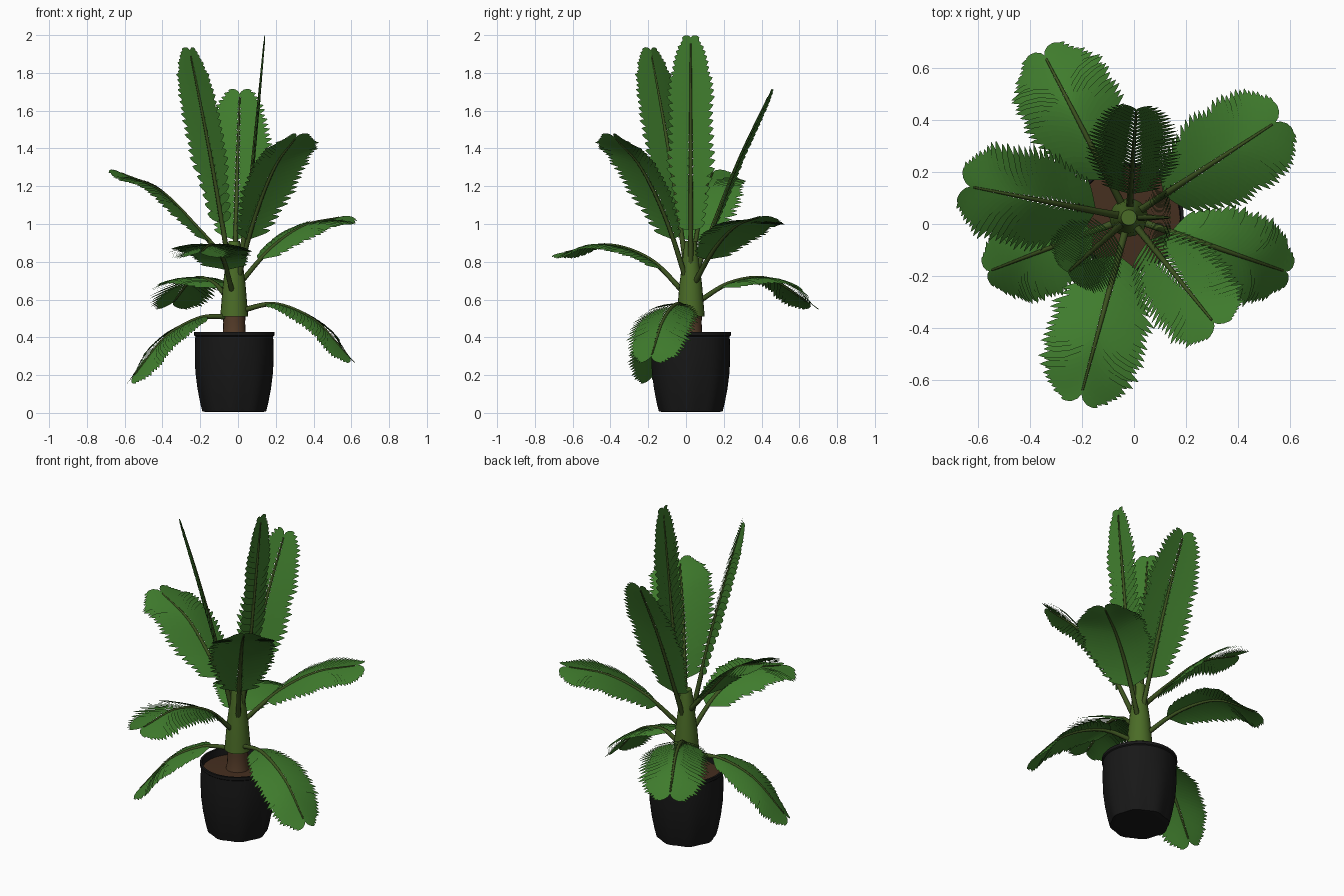
import bpy, math, random
from mathutils import Vector

if "Cube" in bpy.data.objects:
    bpy.data.objects.remove(bpy.data.objects["Cube"])

random.seed(4)
CX, CY = -0.02, 0.025          # plant axis


def mat(name, r, g, b):
    m = bpy.data.materials.new(name)
    m.diffuse_color = (r, g, b, 1)
    m.use_nodes = True
    m.node_tree.nodes["Principled BSDF"].inputs["Base Color"].default_value = m.diffuse_color
    return m


LEAF = mat("leaf_green", 0.05, 0.2, 0.026)
STEM = mat("stem_green", 0.045, 0.085, 0.014)
SHAFT = mat("shaft_green", 0.07, 0.15, 0.02)
BARK = mat("bark", 0.09, 0.045, 0.022)
SOIL = mat("soil", 0.06, 0.028, 0.014)
BLACK = mat("pot_black", 0.009, 0.009, 0.009)


def mesh_object(name, verts, faces, material):
    me = bpy.data.meshes.new(name)
    me.from_pydata(verts, [], faces)
    me.materials.append(material)
    ob = bpy.data.objects.new(name, me)
    bpy.context.collection.objects.link(ob)
    bpy.ops.object.select_all(action='DESELECT')
    bpy.context.view_layer.objects.active = ob
    ob.select_set(True)
    bpy.ops.object.shade_smooth_by_angle(angle=math.radians(45))
    return ob


def lathe(name, profile, material, sides=32, ripple=None):
    """Revolve (radius, z) points about the plant axis; radius 0 closes to a point."""
    verts, faces = [], []
    for r, z in profile:
        for i in range(sides):
            a = math.tau * i / sides
            rr = r + (ripple(a, z) if ripple and r > 0 else 0)
            verts.append((CX + rr * math.cos(a), CY + rr * math.sin(a), z))
    for k in range(len(profile) - 1):
        for i in range(sides):
            j = (i + 1) % sides
            faces.append((k * sides + i, k * sides + j,
                          (k + 1) * sides + j, (k + 1) * sides + i))
    ob = mesh_object(name, verts, faces, material)
    bpy.ops.object.mode_set(mode='EDIT')
    bpy.ops.mesh.select_all(action='SELECT')
    bpy.ops.mesh.remove_doubles(threshold=0.0001)
    bpy.ops.object.mode_set(mode='OBJECT')
    return ob


# soft black grow pot with slightly rippled walls
def pot_ripple(a, z):
    return 0.005 * max(0, 1 - z / 0.42) * math.cos(8 * a + 0.6)


lathe("pot", [(0, 0.004), (0.14, 0.004), (0.165, 0.008), (0.176, 0.05), (0.192, 0.13),
              (0.204, 0.22), (0.208, 0.32), (0.206, 0.405), (0.212, 0.41),
              (0.212, 0.428), (0.2, 0.428), (0.195, 0.36)], BLACK, 48, pot_ripple)
lathe("soil", [(0.199, 0.385), (0.1, 0.39), (0, 0.392)], SOIL)
lathe("trunk", [(0.068, 0.38), (0.06, 0.42), (0.058, 0.48), (0.06, 0.53), (0, 0.53)], BARK, 20)
lathe("crownshaft", [(0, 0.515), (0.074, 0.51), (0.07, 0.56), (0.06, 0.68),
                     (0.047, 0.78), (0.038, 0.86), (0.03, 0.91), (0, 0.91)], SHAFT, 20)


def catmull(pts, t):
    """Point on a smooth curve through pts, t in 0..1."""
    p = [2 * pts[0] - pts[1]] + pts + [2 * pts[-1] - pts[-2]]
    n = len(pts) - 1
    k = min(int(t * n), n - 1)
    u = t * n - k
    a, b, c, d = p[k:k + 4]
    return 0.5 * (2 * b + (c - a) * u + (2 * a - 5 * b + 4 * c - d) * u * u
                  + (3 * b - a - 3 * c + d) * u ** 3)


SHAPE = [(0, 0.15), (0.15, 0.55), (0.35, 0.92), (0.6, 1.0), (0.82, 0.7), (0.93, 0.35), (1, 0.02)]


def frond(index, azimuth, path, half_width, droop, start):
    az = math.radians(azimuth)
    out = Vector((math.cos(az), math.sin(az), 0))
    side = Vector((-math.sin(az), math.cos(az), 0))
    pts = [Vector((CX, CY, z)) + out * r for r, z in path]

    # tapering midrib
    cu = bpy.data.curves.new("midrib_%d" % index, 'CURVE')
    cu.dimensions = '3D'
    cu.bevel_depth = 0.015
    cu.bevel_resolution = 2
    cu.use_fill_caps = True
    sp = cu.splines.new('POLY')
    sp.points.add(20)
    for i, pt in enumerate(sp.points):
        pt.co = (*catmull(pts, i / 20), 1)
        pt.radius = 1.0 - 0.72 * i / 20
    cu.materials.append(STEM)
    bpy.context.collection.objects.link(bpy.data.objects.new("midrib_%d" % index, cu))

    # two rows of overlapping leaflets that sweep forward then outward
    verts, faces = [], []
    length = sum((catmull(pts, (i + 1) / 20) - catmull(pts, i / 20)).length for i in range(20))
    count = 27
    spacing = length * (1 - start) / count
    blade = max(0.02, spacing * 0.72)
    for i in range(count):
        f = i / (count - 1)
        t = start + (1 - start) * f
        base = catmull(pts, t)
        tan = (catmull(pts, min(t + 0.01, 1)) - catmull(pts, min(t + 0.01, 1) - 0.02)).normalized()
        nor = tan.cross(side).normalized()
        env = min(1, 0.6 + 1.6 * f) if f < 0.55 else 1 - 0.62 * ((f - 0.55) / 0.45) ** 1.8
        size = half_width / 0.84 * env * random.uniform(0.95, 1.05)
        for s in (-1, 1):
            p, last, first = base.copy(), 0, len(verts)
            for u, w in SHAPE:
                ang = math.radians(38 + 40 * u - 8 * f)
                axis = tan * math.cos(ang) + side * s * math.sin(ang)
                across = tan * math.sin(ang) - side * s * math.cos(ang)
                p = p + axis * size * (u - last)
                last = u
                c = p - nor * droop * size * u * u
                hw = blade * w * (0.75 + 0.25 * env)
                lift = nor * 0.16 * hw
                verts += [c - across * hw - lift, c + across * hw + lift]
            for k in range(len(SHAPE) - 1):
                a = first + 2 * k
                q = (a, a + 2, a + 3, a + 1)
                e1, e2 = verts[a + 2] - verts[a], verts[a + 1] - verts[a]
                up = e1.cross(e2).dot(nor) * (1 if nor.z >= 0 else -1)
                faces.append(q if up > 0 else q[::-1])
    mesh_object("leaflets_%d" % index, verts, faces, LEAF)


# azimuth, midrib path (radius, z), half width, droop, first leaflet position
FRONDS = [
    (0, [(0.02, 0.7), (0.08, 1.15), (0.125, 1.6), (0.158, 1.955)], 0.125, 0.02, 0.2),
    (222, [(0.02, 0.7), (0.13, 1.2), (0.23, 1.6), (0.31, 1.89)], 0.15, 0.08, 0.2),
    (86, [(0.02, 0.72), (0.13, 1.02), (0.26, 1.35), (0.41, 1.67)], 0.18, 0.08, 0.22),
    (-51, [(0.02, 0.68), (0.17, 1.03), (0.34, 1.3), (0.51, 1.45)], 0.19, 0.15, 0.22),
    (169, [(0.02, 0.78), (0.19, 0.97), (0.39, 1.17), (0.61, 1.27)], 0.2, 0.15, 0.22),
    (33, [(0.03, 0.68), (0.23, 0.87), (0.44, 0.99), (0.66, 1.035)], 0.2, 0.17, 0.22),
    (255, [(0.03, 0.63), (0.22, 0.81), (0.45, 0.89), (0.69, 0.85)], 0.2, 0.17, 0.22),
    (117.5, [(0.03, 0.58), (0.24, 0.69), (0.47, 0.71), (0.69, 0.59)], 0.2, 0.2, 0.22),
    (-19, [(0.03, 0.54), (0.23, 0.575), (0.45, 0.49), (0.63, 0.31)], 0.18, 0.2, 0.24),
    (201, [(0.03, 0.51), (0.2, 0.5), (0.39, 0.4), (0.565, 0.2)], 0.18, 0.2, 0.24),
]
for n, args in enumerate(FRONDS, 1):
    frond(n, *args)
